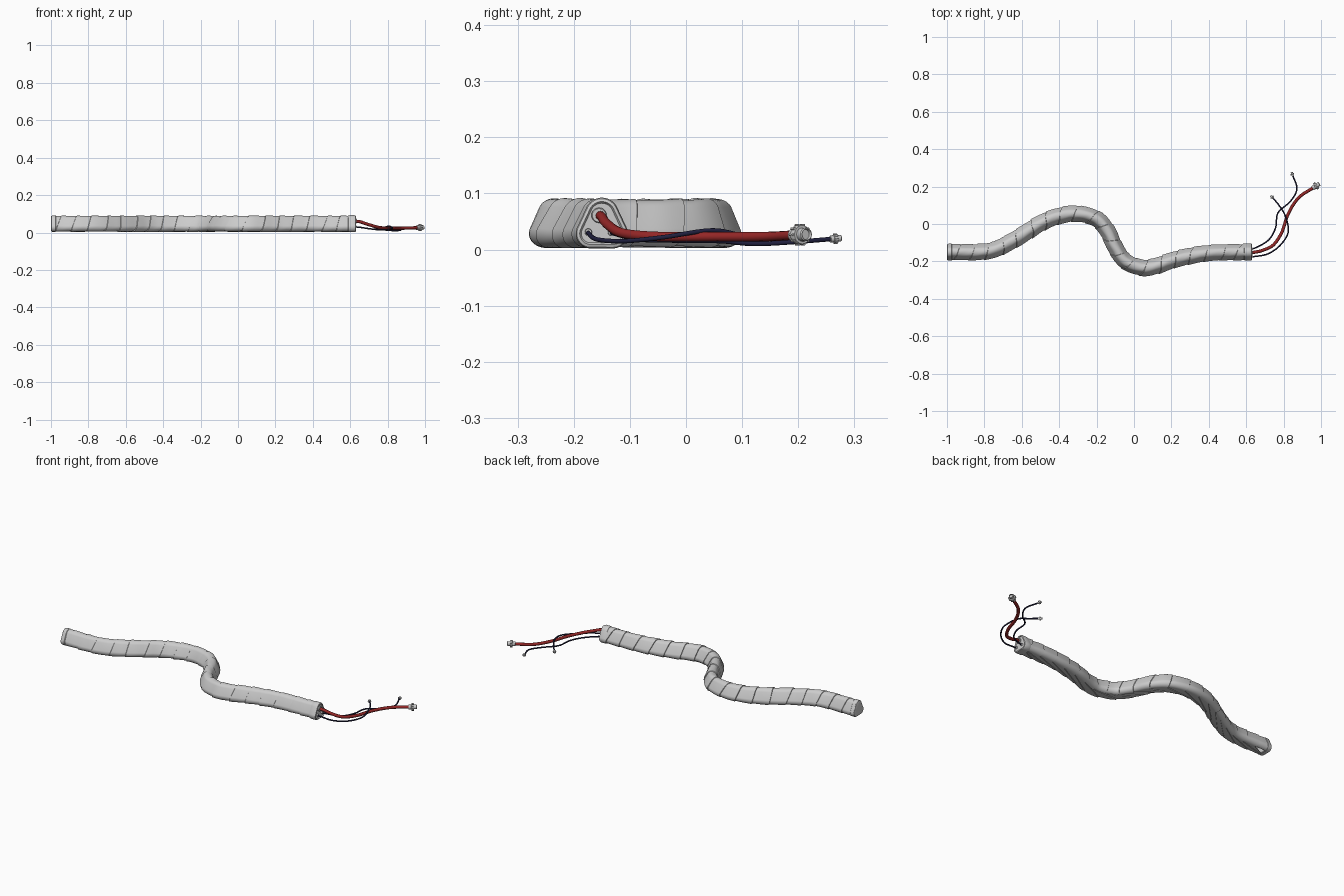
import bpy, math, random
from mathutils import Vector

if "Cube" in bpy.data.objects:
    bpy.data.objects.remove(bpy.data.objects["Cube"])
random.seed(4)


def spline(pts, n=24):
    """Catmull-Rom path through the points."""
    p = [Vector(q) for q in pts]
    p = [2 * p[0] - p[1]] + p + [2 * p[-1] - p[-2]]
    out = []
    for i in range(1, len(p) - 2):
        a, b, c, d = p[i - 1:i + 3]
        for k in range(n):
            t = k / n
            out.append(0.5 * (2 * b + (c - a) * t + (2 * a - 5 * b + 4 * c - d) * t * t
                              + (3 * b - a - 3 * c + d) * t ** 3))
    return out + [p[-2]]


def make(name, verts, faces, color=None, angle=35):
    me = bpy.data.meshes.new(name)
    me.from_pydata([tuple(v) for v in verts], [], faces)
    ob = bpy.data.objects.new(name, me)
    bpy.context.collection.objects.link(ob)
    if color:
        m = bpy.data.materials.new(name + "_colour")
        m.diffuse_color = (*color, 1)
        m.use_nodes = True
        m.node_tree.nodes["Principled BSDF"].inputs["Base Color"].default_value = m.diffuse_color
        me.materials.append(m)
    bpy.ops.object.select_all(action='DESELECT')
    ob.select_set(True)
    bpy.context.view_layer.objects.active = ob
    bpy.ops.object.mode_set(mode='EDIT')
    bpy.ops.mesh.select_all(action='SELECT')
    bpy.ops.mesh.remove_doubles(threshold=0.00001)
    bpy.ops.mesh.normals_make_consistent(inside=False)
    bpy.ops.object.mode_set(mode='OBJECT')
    bpy.ops.object.shade_smooth_by_angle(angle=math.radians(angle))
    return ob


def loft(name, rings, color=None, angle=35):
    """Skin a list of equal rings and cap both ends."""
    m = len(rings[0])
    faces = [(i * m + j, i * m + (j + 1) % m, (i + 1) * m + (j + 1) % m, (i + 1) * m + j)
             for i in range(len(rings) - 1) for j in range(m)]
    faces += [tuple(range(m)), tuple(range((len(rings) - 1) * m, len(rings) * m))]
    return make(name, [v for r in rings for v in r], faces, color, angle)


def circle(c, t, r, n):
    t = t.normalized()
    u = t.cross(Vector((0, 0, 1))).normalized()
    v = u.cross(t)
    return [c + r * (u * math.cos(2 * math.pi * k / n) + v * math.sin(2 * math.pi * k / n))
            for k in range(n)]


def tube(name, pts, r, color, n=12):
    p = spline(pts, 12)
    loft(name, [circle(c, p[min(i + 1, len(p) - 1)] - p[max(i - 1, 0)], r, n)
                for i, c in enumerate(p)], color)
    return p[-1], (p[-1] - p[-3]).normalized()


def turned(name, end, t, prof, n=20):
    """Lathed part along a direction; prof holds (distance, radius)."""
    loft(name, [circle(end + t * d, t, r, n) for d, r in prof])


# rounded triangular section enclosing three cables
LOBES = [((0, 0.062), 0.0265), ((-0.02, 0.0285), 0.0225), ((0.02, 0.0285), 0.0225)]
M = 42


def section(off=0.0):
    out = []
    for j in range(M):
        a = 2 * math.pi * j / M - math.pi / 2 + 0.01
        d = Vector((math.cos(a), math.sin(a)))
        c, r = max(LOBES, key=lambda l: d.dot(Vector(l[0])) + l[1])
        out.append(Vector(c) + d * (r + off))
    return out


base = section()
steps = [(base[(j + 1) % M] - base[j]).length for j in range(M)]
frac = [sum(steps[:j]) / sum(steps) for j in range(M)]

# centre line of the wrapped bundle
path = spline([(-0.995, -0.15, 0), (-0.78, -0.145, 0), (-0.65, -0.09, 0), (-0.5, 0.003, 0),
               (-0.4, 0.043, 0), (-0.3, 0.055, 0), (-0.2, 0.027, 0), (-0.14, -0.04, 0),
               (-0.1, -0.125, 0), (-0.045, -0.2, 0), (0.04, -0.233, 0), (0.11, -0.227, 0),
               (0.22, -0.19, 0), (0.35, -0.162, 0), (0.46, -0.152, 0), (0.62, -0.15, 0)])
arc = [0.0]
for a, b in zip(path, path[1:]):
    arc.append(arc[-1] + (b - a).length)
LEN = arc[-1]


def at(s):
    s = min(max(s, 0), LEN)
    i = next((k for k in range(1, len(arc)) if arc[k] >= s), len(arc) - 1)
    a, b = path[i - 1], path[i]
    t0 = path[min(i + 2, len(path) - 1)] - path[max(i - 3, 0)]
    t = t0.normalized()
    return a.lerp(b, (s - arc[i - 1]) / (arc[i] - arc[i - 1])), Vector((-t.y, t.x, 0))


# overlapping tape wound in a helix: raised leading edge on every turn
PITCH = 0.085
STOPS = [0, 0.02, 0.14, 0.28, 0.42, 0.56, 0.70, 0.85]
N = len(STOPS)
turns = int(LEN / PITCH) + 3
lift = [random.uniform(0.0015, 0.0035) for _ in range(turns + 2)]
skew = [random.uniform(-0.012, 0.012) for _ in range(turns + 2)]
verts, faces = [], []
for i in range(turns * N):
    k, f = divmod(i, N)
    f = STOPS[f]
    for j in range(M):
        g = frac[j]
        kk = k - g
        wob = (skew[k] * (1 - f) + skew[k + 1] * f) * math.sin(math.pi * g) ** 2
        s = (k + f - g) * PITCH + wob
        off = -0.001 if f == 0 else lift[k] * (1 - f) - 0.001 * f
        off += 0.0005 * math.sin(9 * g * math.pi + k * 2 + f * 5) * math.sin(math.pi * g)
        q = base[j] + Vector((math.cos(2 * math.pi * j / M - math.pi / 2),
                              math.sin(2 * math.pi * j / M - math.pi / 2))) * off
        c, nrm = at(s)
        verts.append(c + nrm * q.x + Vector((0, 0, q.y)))
for i in range(turns * N - 1):
    for j in range(M):
        a, b = i * M + j, (i + 1) * M + j
        if j < M - 1:
            faces.append((a, a + 1, b + 1, b))
        elif i + N + 1 < turns * N:      # close onto the next turn
            faces.append((a, (i + N) * M, (i + N + 1) * M, b))
make("tape_wrapped_bundle", verts, faces, angle=25)


# end sleeves over the bundle
def sleeve(name, prof):
    loft(name, [[Vector((x, -0.15 + q.x, q.y)) for q in section(o)] for x, o in prof])


sleeve("cable_exit_sleeve", [(0.588, -0.001), (0.59, 0.002), (0.597, 0.004), (0.622, 0.004),
                             (0.629, 0.002), (0.631, -0.003), (0.626, -0.006)])
sleeve("closed_end_cap", [(-1.0, -0.004), (-0.998, 0), (-0.993, 0.002), (-0.975, 0.002),
                          (-0.972, -0.001)])

# cables leaving the bundle
RED, NAVY = (0.30, 0.02, 0.02), (0.015, 0.015, 0.05)
red = [(0.61, -0.155, 0.061), (0.65, -0.15, 0.058), (0.69, -0.14, 0.045), (0.745, -0.112, 0.029),
       (0.79, -0.045, 0.023), (0.825, 0.055, 0.023), (0.88, 0.14, 0.023), (0.965, 0.198, 0.026)]
wire_a = [(0.61, -0.174, 0.031), (0.65, -0.173, 0.028), (0.72, -0.158, 0.018), (0.785, -0.11, 0.015),
          (0.825, -0.04, 0.022), (0.808, 0.045, 0.034), (0.775, 0.1, 0.025), (0.742, 0.14, 0.02)]
wire_b = [(0.61, -0.133, 0.031), (0.65, -0.127, 0.028), (0.72, -0.085, 0.018), (0.757, -0.02, 0.016),
          (0.77, 0.06, 0.015), (0.835, 0.12, 0.01), (0.871, 0.187, 0.013), (0.848, 0.262, 0.019)]
for name, pts, r, col in (("red_cable", red, 0.0085, RED), ("short_wire", wire_a, 0.004, NAVY),
                          ("long_wire", wire_b, 0.004, NAVY)):
    end, t = tube(name, pts, r, col)
    k = 1.0 if r > 0.005 else 0.48
    # ring grommet where the cable exits
    turned(name + "_grommet", Vector((0.624, pts[0][1], pts[0][2])), Vector((1, 0, 0)),
           [(0, r * 1.6), (0.008, r * 1.6), (0.010, r * 1.4), (0.010, r)])
    # plug: strain relief, ribbed coupling nut, nose
    turned(name + "_plug", end, t,
           [(-0.012 * k, 0.009 * k), (-0.011 * k, 0.0125 * k), (0.002 * k, 0.0125 * k),
            (0.003 * k, 0.0165 * k), (0.006 * k, 0.018 * k), (0.014 * k, 0.018 * k),
            (0.017 * k, 0.0165 * k), (0.017 * k, 0.012 * k), (0.030 * k, 0.012 * k),
            (0.032 * k, 0.010 * k), (0.026 * k, 0.009 * k)])
    u = t.cross(Vector((0, 0, 1))).normalized()
    v = u.cross(t)
    for n in range(10):
        a = 2 * math.pi * n / 10
        c = end + 0.018 * k * (u * math.cos(a) + v * math.sin(a))
        turned(name + "_plug_rib", c, t, [(0.004 * k, 0.0025 * k), (0.015 * k, 0.0025 * k)], 6)
